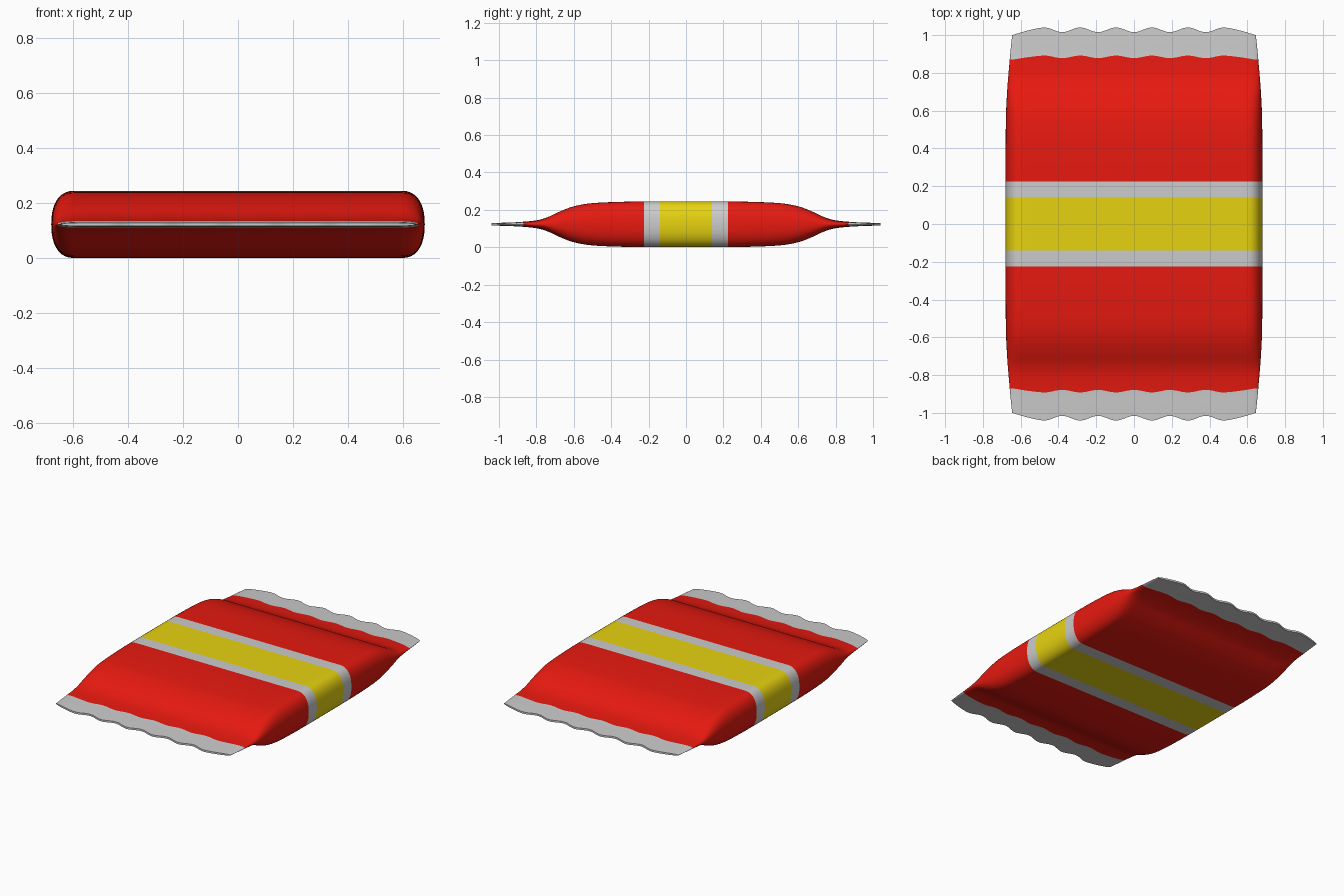
import bpy, bmesh, math
from mathutils import Vector

if "Cube" in bpy.data.objects:
    bpy.data.objects.remove(bpy.data.objects["Cube"])

MID = 0.123      # height of the seam plane
STEPS = 4        # rings between profile keys

# Half profile along y: (y, half width, half thickness)
KEYS = [(0, .68, .1225), (.14, .68, .1225), (.225, .68, .122), (.35, .68, .120),
        (.5, .679, .113), (.6, .677, .096), (.68, .673, .066), (.74, .669, .037),
        (.79, .665, .021), (.87, .658, .012), (.935, .652, .009), (1.0, .645, .006)]


def catmull(a, b, c, d, t):
    return 0.5 * (2 * b + (c - a) * t + (2 * a - 5 * b + 4 * c - d) * t * t
                  + (3 * b - a - 3 * c + d) * t ** 3)


def stations():
    keys = [Vector((-y, w, h)) for y, w, h in KEYS[:0:-1]] + [Vector(k) for k in KEYS]
    out = []
    for i in range(len(keys) - 1):
        a, d = keys[max(i - 1, 0)], keys[min(i + 2, len(keys) - 1)]
        out += [catmull(a, keys[i], keys[i + 1], d, s / STEPS) for s in range(STEPS)]
    return out + [keys[-1]]


def ripple(x):
    # Inward offset of the crimped end edge
    ax = abs(x)
    if ax < .475:
        return -.028 + .0125 * math.cos(2 * math.pi * ax / .19)
    return -.0405 + .0405 * min((ax - .475) / .168, 1) ** 1.4


def section(w, h):
    # Flat top and bottom with rounded sides
    r, n, m = .085, 60, 9
    flat = w - r
    top = [(-flat + 2 * flat * i / n, h) for i in range(n)]
    side = []
    for i in range(2 * m):
        a = math.pi / 2 - math.pi * i / (2 * m)
        c, s = math.cos(a), math.sin(a)
        side.append((flat + r * abs(c) ** .85, math.copysign(h * abs(s) ** .85, s)))
    half = top + side
    return half + [(-x, -z) for x, z in half]


def colour(name, rgb):
    mat = bpy.data.materials.new(name)
    mat.diffuse_color = (*rgb, 1)
    mat.use_nodes = True
    mat.node_tree.nodes["Principled BSDF"].inputs["Base Color"].default_value = mat.diffuse_color
    return mat


# Pillow-shaped packet lofted along y
bm = bmesh.new()
rows = stations()
rings = []
for y, w, h in rows:
    k = max(0, (abs(y) - .72) / .28)
    rings.append([bm.verts.new((x, y + math.copysign(k * ripple(x), y), MID + z))
                  for x, z in section(w, h)])

# Slots: 0 grey foil, 1 red wrapper, 2 yellow band
for j in range(len(rings) - 1):
    ym = abs(rows[j][0] + rows[j + 1][0]) / 2
    slot = 2 if ym < .14 else 0 if ym < .225 or ym > .87 else 1
    n = len(rings[j])
    for i in range(n):
        i2 = (i + 1) % n
        f = bm.faces.new((rings[j][i], rings[j][i2], rings[j + 1][i2], rings[j + 1][i]))
        f.material_index = slot

# Thin end edges, closed by strips between top and bottom
for ring in (rings[0], rings[-1]):
    n = len(ring)
    mirror = lambda i: (2 * n // 2 + 60 - i) % n
    bm.faces.new(ring)
bmesh.ops.triangulate(bm, faces=[f for f in bm.faces if len(f.verts) > 4])
bmesh.ops.recalc_face_normals(bm, faces=bm.faces)

mesh = bpy.data.meshes.new("snack_packet")
bm.to_mesh(mesh)
bm.free()
mesh.materials.append(None)
mesh.materials.append(colour("red_wrapper", (.8, .01, .005)))
mesh.materials.append(colour("yellow_band", (.8, .65, .005)))
packet = bpy.data.objects.new("snack_packet", mesh)
bpy.context.collection.objects.link(packet)
bpy.context.view_layer.objects.active = packet
packet.select_set(True)
bpy.ops.object.shade_smooth_by_angle(angle=math.radians(40))
